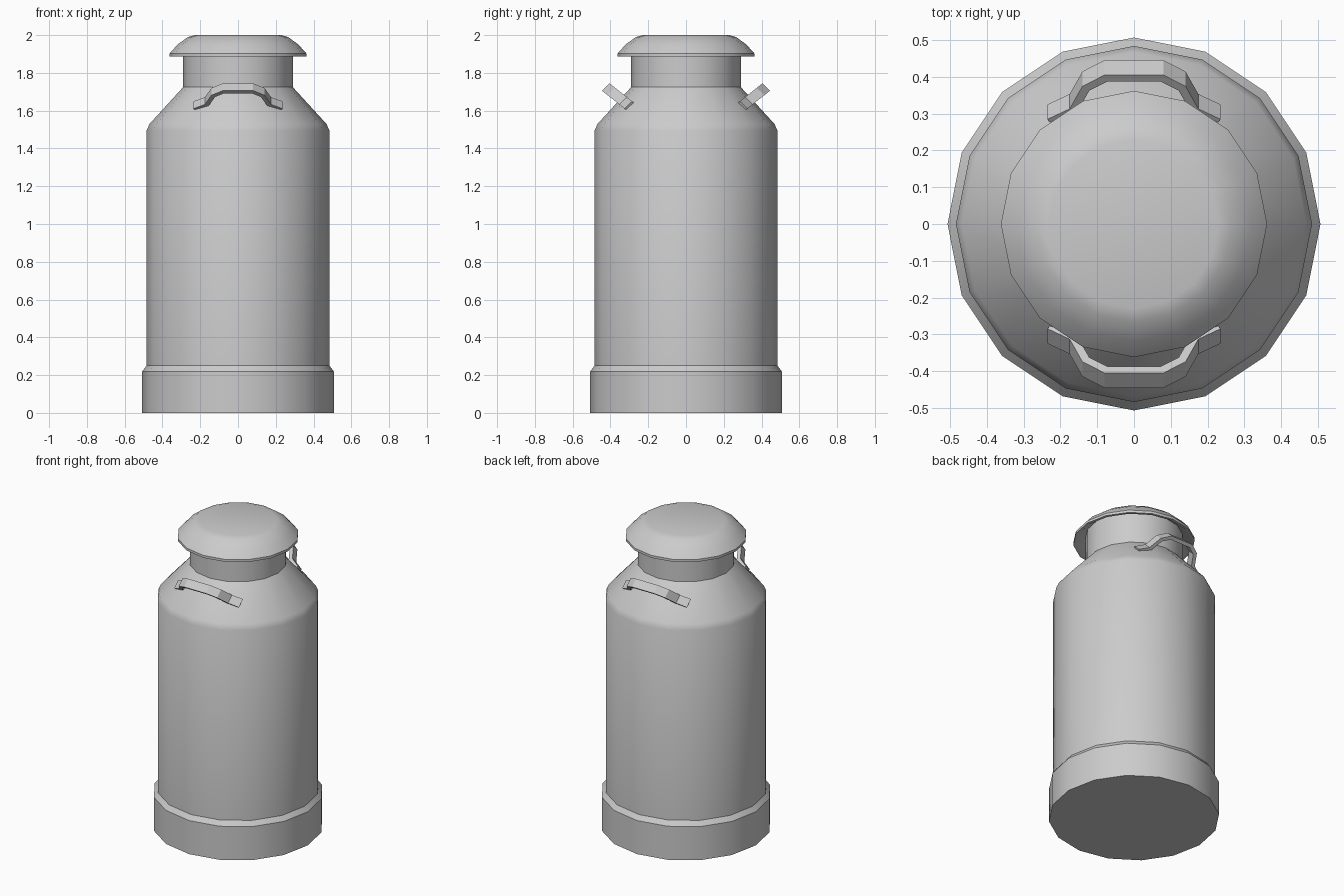
import bpy, bmesh, math
from mathutils import Vector

cube = bpy.data.objects.get("Cube")
if cube:
    bpy.data.objects.remove(cube, do_unlink=True)

SIDES = 16
metal = bpy.data.materials.new("milky grey metal")
metal.use_nodes = True
grey = (0.6, 0.6, 0.6, 1)
metal.diffuse_color = grey
metal.node_tree.nodes["Principled BSDF"].inputs["Base Color"].default_value = grey


def finish(name, bm, angle=30):
    bmesh.ops.recalc_face_normals(bm, faces=bm.faces)
    mesh = bpy.data.meshes.new(name)
    bm.to_mesh(mesh)
    bm.free()
    mesh.materials.append(metal)
    obj = bpy.data.objects.new(name, mesh)
    bpy.context.collection.objects.link(obj)
    bpy.ops.object.select_all(action="DESELECT")
    obj.select_set(True)
    bpy.context.view_layer.objects.active = obj
    bpy.ops.object.shade_smooth_by_angle(angle=math.radians(angle))
    return obj


def lathe(name, profile, angle=30):
    """Turn (radius, height) points into a closed solid, capped at both ends."""
    bm = bmesh.new()
    rings = [[bm.verts.new((r * math.cos(math.tau * i / SIDES),
                            r * math.sin(math.tau * i / SIDES), z))
              for i in range(SIDES)] for r, z in profile]
    for low, high in zip(rings, rings[1:]):
        for i in range(SIDES):
            j = (i + 1) % SIDES
            bm.faces.new((low[i], low[j], high[j], high[i]))
    bm.faces.new(rings[0][::-1])
    bm.faces.new(rings[-1])
    return finish(name, bm, angle)


# Can: base band, body, shoulder and neck
lathe("base_band", [(0.507, 0), (0.507, 0.22), (0.484, 0.25), (0.47, 0.25)])
lathe("body", [(0.484, 0.2), (0.484, 1.495), (0.468, 1.53), (0.29, 1.725)], 32)
lathe("neck", [(0.29, 1.71), (0.29, 1.95)])

# Lid with a hollow underside
lathe("lid", [(0.28, 1.935), (0.345, 1.887), (0.362, 1.887), (0.362, 1.903),
              (0.32, 1.95), (0.265, 1.99), (0.23, 2.0)], 40)


# Strap handles standing out from the shoulder
def handle(name, side):
    half = [(0.235, 0.0), (0.175, 0.036), (0.14, 0.115), (0.08, 0.154)]
    path = [Vector((-x, u)) for x, u in half] + [Vector(p) for p in half[::-1]]
    out = Vector((0, 0.78 * side, 0.62))
    across = Vector((0, 0.72 * side, -0.69)) * 0.028
    root = Vector((0, 0.305 * side, 1.63))
    bm = bmesh.new()
    loops = []
    for i, p in enumerate(path):
        before = (p - path[i - 1]).normalized() if i else None
        after = (path[i + 1] - p).normalized() if i + 1 < len(path) else None
        d = ((before or after) + (after or before)).normalized()
        inner = p + Vector((d.y, -d.x)) * 0.024
        corners = []
        for q, s in ((p, 1), (p, -1), (inner, -1), (inner, 1)):
            corners.append(bm.verts.new(Vector((q.x, 0, 0)) + root + out * q.y + across * s))
        loops.append(corners)
    for a, b in zip(loops, loops[1:]):
        for k in range(4):
            bm.faces.new((a[k], a[k - 1], b[k - 1], b[k]))
    bm.faces.new(loops[0])
    bm.faces.new(loops[-1][::-1])
    return finish(name, bm)


handle("front_handle", -1)
handle("back_handle", 1)
